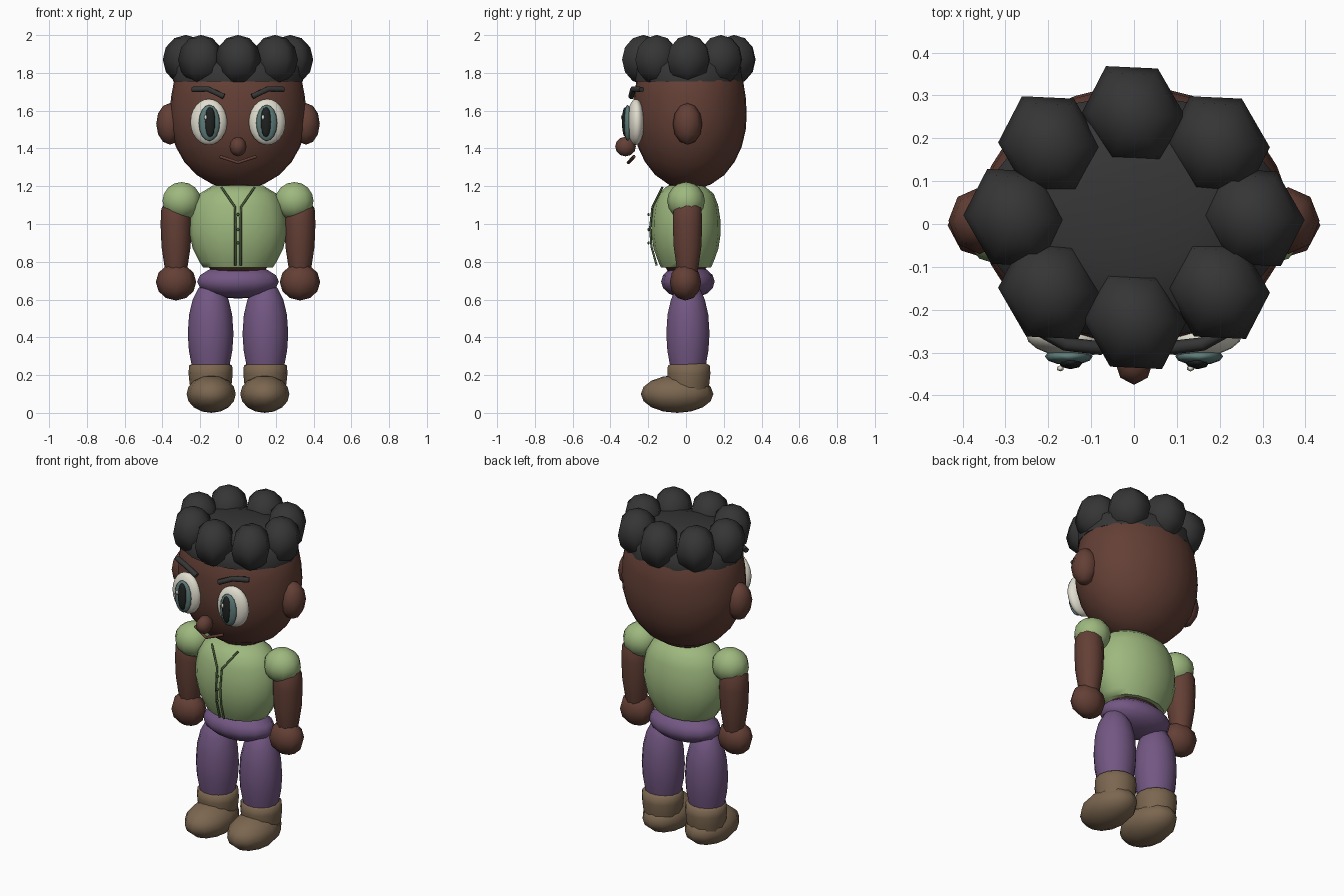
import bpy
import math

if "Cube" in bpy.data.objects:
    bpy.data.objects.remove(bpy.data.objects["Cube"])


def material(name, r, g, b):
    m = bpy.data.materials.new(name)
    m.diffuse_color = (r, g, b, 1)
    m.use_nodes = True
    m.node_tree.nodes["Principled BSDF"].inputs["Base Color"].default_value = m.diffuse_color
    return m


SKIN = material("brown skin", 0.125, 0.05, 0.036)
HAIR = material("charcoal hair", 0.036, 0.036, 0.036)
GREEN = material("sage green", 0.34, 0.48, 0.21)
SEAM = material("dark green seam", 0.08, 0.12, 0.05)
PURPLE = material("purple cloth", 0.17, 0.095, 0.225)
BOOT = material("tan boot", 0.20, 0.135, 0.08)
WHITE = material("eye white", 0.75, 0.72, 0.62)
TEAL = material("teal iris", 0.11, 0.20, 0.19)
BLACK = material("black pupil", 0.014, 0.016, 0.016)


def finish(ob, name, mat, angle=60):
    ob.name = name
    ob.data.materials.append(mat)
    bpy.ops.object.shade_smooth_by_angle(angle=math.radians(angle))
    return ob


def ball(name, mat, loc, size, seg=8, rings=6, rot=(0, 0, 0)):
    """Ellipsoid with the given half sizes."""
    bpy.ops.mesh.primitive_uv_sphere_add(segments=seg, ring_count=rings, radius=1,
                                         location=loc, rotation=rot)
    ob = bpy.context.object
    ob.scale = size
    bpy.ops.object.transform_apply(location=False, rotation=False, scale=True)
    return finish(ob, name, mat, 75)


def lathe(name, mat, profile, seg=16, cx=0, cy=0, depth=1.0):
    """Elliptical turned shape from (height, radius) pairs."""
    verts, faces = [], []
    for z, r in profile:
        for i in range(seg):
            a = 2 * math.pi * i / seg
            verts.append((cx + r * math.cos(a), cy + r * depth * math.sin(a), z))
    for k in range(len(profile) - 1):
        for i in range(seg):
            j = (i + 1) % seg
            faces.append((k * seg + i, k * seg + j, (k + 1) * seg + j, (k + 1) * seg + i))
    faces.append(tuple(reversed(range(seg))))
    faces.append(tuple(range((len(profile) - 1) * seg, len(profile) * seg)))
    me = bpy.data.meshes.new(name)
    me.from_pydata(verts, [], faces)
    ob = bpy.data.objects.new(name, me)
    bpy.context.collection.objects.link(ob)
    bpy.ops.object.select_all(action='DESELECT')
    ob.select_set(True)
    bpy.context.view_layer.objects.active = ob
    return finish(ob, name, mat)


def tube(name, mat, points, radius):
    """Thin rod following the points."""
    cu = bpy.data.curves.new(name, 'CURVE')
    cu.dimensions = '3D'
    cu.bevel_depth = radius
    cu.bevel_resolution = 1
    cu.use_fill_caps = True
    sp = cu.splines.new('POLY')
    sp.points.add(len(points) - 1)
    for p, co in zip(sp.points, points):
        p.co = (*co, 1)
    ob = bpy.data.objects.new(name, cu)
    bpy.context.collection.objects.link(ob)
    cu.materials.append(mat)
    return ob


# Head, nose and mouth
lathe("head", SKIN, [(1.19, 0.07), (1.21, 0.135), (1.26, 0.22), (1.33, 0.285), (1.41, 0.33),
                     (1.50, 0.355), (1.58, 0.361), (1.67, 0.355), (1.76, 0.338),
                     (1.82, 0.30), (1.87, 0.22)], 32, 0, 0.02, 0.835)
ball("nose", SKIN, (0, -0.32, 1.41), (0.045, 0.055, 0.052))
tube("mouth", SKIN, [(-0.095, -0.275, 1.357), (0, -0.305, 1.325), (0.095, -0.275, 1.357)], 0.009)

# Hair: low cap ringed by eight six-sided curls
lathe("hair_cap", HAIR, [(1.755, 0.345), (1.83, 0.345), (1.89, 0.27), (1.92, 0.15),
                         (1.925, 0.03)], 16, 0, 0.015, 0.84)
for i in range(8):
    a = i * math.pi / 4
    ball(f"hair_curl_{i}", HAIR, (0.277 * math.cos(a), 0.015 + 0.24 * math.sin(a), 1.87),
         (0.118, 0.131, 0.131), 6, 6, (0, 0, math.pi / 6))

# Torso, collar line and buttons
lathe("shirt", GREEN, [(0.77, 0.185), (0.80, 0.205), (0.87, 0.24), (0.95, 0.257), (1.02, 0.255),
                       (1.10, 0.238), (1.16, 0.205), (1.205, 0.13)], 16, 0, 0, 0.715)
lathe("shirt_front", GREEN, [(0.785, 0.16), (0.88, 0.205), (0.98, 0.225), (1.08, 0.21),
                             (1.16, 0.17), (1.20, 0.10)], 12, 0, -0.035, 0.66)
lathe("waist", SKIN, [(0.74, 0.13), (0.80, 0.18)], 16, 0, 0, 0.7)
lathe("neck", SKIN, [(1.15, 0.09), (1.23, 0.09)], 12)
for z in (0.90, 0.97, 1.05):
    ball("button", SEAM, (0, -0.198, z), (0.009, 0.006, 0.009), 6, 4)
ball("hips", PURPLE, (0, 0.01, 0.695), (0.222, 0.142, 0.09), 14, 8)

# Mirrored parts
for s, side in ((-1, "right"), (1, "left")):
    ball(side + "_ear", SKIN, (s * 0.36, 0.008, 1.53), (0.073, 0.078, 0.11))
    ball(side + "_eye", WHITE, (s * 0.155, -0.266, 1.54), (0.098, 0.045, 0.122), 16, 12,
         (0, 0, s * 0.1))
    ball(side + "_iris", TEAL, (s * 0.152, -0.309, 1.535), (0.056, 0.02, 0.096), 12, 8)
    ball(side + "_pupil", BLACK, (s * 0.148, -0.322, 1.54), (0.029, 0.017, 0.08), 8, 8)
    ball(side + "_eye_glint", WHITE, (s * 0.152 - 0.02, -0.337, 1.565), (0.009, 0.007, 0.014), 6, 4)
    brow = tube(side + "_brow", HAIR, [(s * 0.075, -0.29, 1.675), (s * 0.16, -0.28, 1.715),
                                       (s * 0.24, -0.235, 1.712)], 0.016)
    tube(side + "_shirt_edge", SEAM, [(s * 0.088, -0.125, 1.195), (s * 0.016, -0.178, 1.09),
                                      (s * 0.014, -0.19, 0.98), (s * 0.014, -0.183, 0.88),
                                      (s * 0.014, -0.155, 0.78)], 0.006)

    # Arm, sleeve and fist
    lathe(side + "_arm", SKIN, [(0.72, 0.05), (0.78, 0.062), (0.88, 0.077), (1.0, 0.082),
                                (1.08, 0.078), (1.13, 0.05)], 10, s * 0.328, 0.008, 1.0)
    ball(side + "_sleeve", GREEN, (s * 0.298, 0, 1.122), (0.107, 0.1, 0.1), 10, 8)
    ball(side + "_hand", SKIN, (s * 0.328, -0.003, 0.693), (0.107, 0.083, 0.098), 8, 6)

    # Leg and boot
    lathe(side + "_leg", PURPLE, [(0.2, 0.09), (0.25, 0.1), (0.33, 0.115), (0.42, 0.121),
                                  (0.52, 0.114), (0.60, 0.095), (0.66, 0.065), (0.69, 0.03)],
          14, s * 0.145, 0.01, 0.97)
    lathe(side + "_boot_cuff", BOOT, [(0.12, 0.105), (0.16, 0.112), (0.21, 0.117), (0.25, 0.114),
                                      (0.262, 0.095)], 14, s * 0.145, 0.015, 1.0)
    ball(side + "_boot", BOOT, (s * 0.142, -0.047, 0.1), (0.13, 0.192, 0.1), 12, 8)
